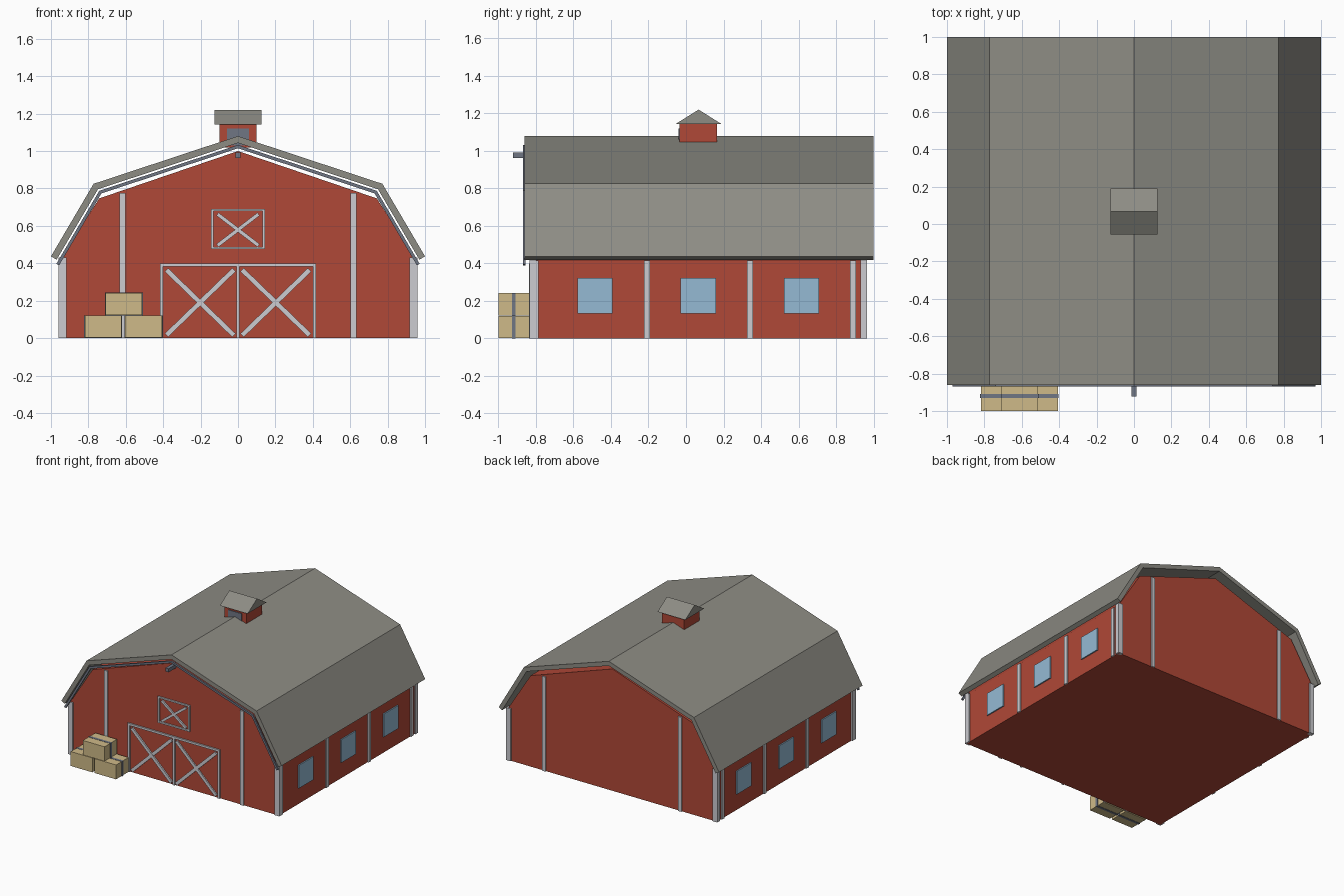
import bpy, bmesh, math
from mathutils import Vector

if "Cube" in bpy.data.objects:
    bpy.data.objects.remove(bpy.data.objects["Cube"])


def material(name, rgb):
    m = bpy.data.materials.new(name)
    lin = [((c / 255 + 0.055) / 1.055) ** 2.4 for c in rgb]
    m.diffuse_color = (*lin, 1)
    m.use_nodes = True
    m.node_tree.nodes["Principled BSDF"].inputs["Base Color"].default_value = m.diffuse_color
    return m


RED = material("barn red", (176, 72, 55))
ROOF = material("roof grey", (141, 140, 132))
TRIM = material("trim pale grey", (204, 204, 209))
HAY = material("straw", (207, 186, 136))
GLASS = material("window blue", (149, 186, 212))
SLATE = material("slate", (112, 118, 132))


def finish(bm, name, mat):
    bmesh.ops.recalc_face_normals(bm, faces=bm.faces)
    me = bpy.data.meshes.new(name)
    bm.to_mesh(me)
    bm.free()
    me.materials.append(mat)
    ob = bpy.data.objects.new(name, me)
    bpy.context.collection.objects.link(ob)
    return ob


def box(name, mat, x0, x1, y0, y1, z0, z1):
    bm = bmesh.new()
    bmesh.ops.create_cube(bm, size=1)
    for v in bm.verts:
        v.co = ((x0 + x1) / 2 + v.co.x * (x1 - x0),
                (y0 + y1) / 2 + v.co.y * (y1 - y0),
                (z0 + z1) / 2 + v.co.z * (z1 - z0))
    return finish(bm, name, mat)


def extrude_y(name, mat, profile, y0, y1):
    """Closed x-z outline pushed along y."""
    bm = bmesh.new()
    f = bm.faces.new([bm.verts.new((x, y0, z)) for x, z in profile])
    r = bmesh.ops.extrude_face_region(bm, geom=[f])
    for v in r["geom"]:
        if isinstance(v, bmesh.types.BMVert):
            v.co.y = y1
    return finish(bm, name, mat)


def bar(name, mat, a, b, width, y0, y1):
    """Diagonal strip between two x-z points."""
    a, b = Vector(a), Vector(b)
    d = (b - a).normalized()
    n = Vector((-d.y, d.x)) * width / 2
    return extrude_y(name, mat, [a + n, b + n, b - n, a - n], y0, y1)


def offset(pts, d):
    """Inward mitred offset of an open polyline running left to right."""
    pts = [Vector(p) for p in pts]
    norms = [Vector((-(q - p).y, (q - p).x)).normalized() for p, q in zip(pts, pts[1:])]
    out = []
    for i, p in enumerate(pts):
        n1, n2 = norms[max(i - 1, 0)], norms[min(i, len(norms) - 1)]
        out.append(p - (n1 + n2) / (1 + n1.dot(n2)) * d)
    return out


def band(name, mat, outer, inner, y0, y1):
    return extrude_y(name, mat, list(outer) + list(inner)[::-1], y0, y1)


FRONT, BACK, SIDE = -0.825, 0.955, 0.95

# Barn body: lower walls and gambrel loft
box("lower_walls", RED, -SIDE, SIDE, FRONT, BACK, 0, 0.42)
extrude_y("loft_walls", RED,
          [(-SIDE, 0.42), (SIDE, 0.42), (0.742, 0.747), (0, 1.0), (-0.742, 0.747)],
          FRONT, BACK)

# Gambrel roof shell and the rail hanging under its front edge
ridge = [(-1.0, 0.437), (-0.772, 0.825), (0, 1.08), (0.772, 0.825), (1.0, 0.437)]
band("roof", ROOF, ridge, offset(ridge, 0.035), -0.862, 1.0)
tail = [(-1.01, 0.42)] + ridge[1:4] + [(1.01, 0.42)]
band("front_rail", SLATE, offset(tail, 0.045), offset(tail, 0.062), -0.868, -0.855)

# Posts on the front and back walls
for s in (-1, 1):
    for y, out, tag in ((FRONT, -0.01, "front"), (BACK, 0.01, "back")):
        ya, yb = sorted((y, y + out))
        box(tag + "_post", TRIM, s * 0.618 - 0.016, s * 0.618 + 0.016, ya, yb, 0, 0.775)
        xa, xb = sorted((s * 0.918, s * 0.96))
        yc, yd = sorted((y + out, y - out * 2.5))
        box(tag + "_corner_post", TRIM, xa, xb, yc, yd, 0, 0.43)

    # Side posts and windows
    xa, xb = sorted((s * SIDE, s * 0.96))
    for y in (-0.802, -0.207, 0.341, 0.89):
        box("side_post", TRIM, xa, xb, y - 0.016, y + 0.016, 0, 0.415)
    for y in (-0.485, 0.066, 0.616):
        box("side_window", GLASS, xa, xb, y - 0.094, y + 0.094, 0.133, 0.322)

# Double barn door with crossed braces
DY = FRONT - 0.012
box("door_top_rail", TRIM, -0.418, 0.418, DY, FRONT, 0.383, 0.40)
for x in (-0.409, 0, 0.409):
    box("door_upright", TRIM, x - 0.009, x + 0.009, DY, FRONT, 0, 0.383)
for s in (-1, 1):
    bar("door_brace", TRIM, (s * 0.022, 0.015), (s * 0.383, 0.365), 0.026, DY, FRONT)
    bar("door_brace", TRIM, (s * 0.022, 0.365), (s * 0.383, 0.015), 0.026, DY + 0.002, FRONT)

# Loft hatch with crossed braces
for z in (0.482, 0.685):
    box("hatch_rail", TRIM, -0.145, 0.145, DY, FRONT, z - 0.006, z + 0.006)
for s in (-1, 1):
    box("hatch_upright", TRIM, s * 0.138 - 0.007, s * 0.138 + 0.007, DY, FRONT, 0.488, 0.679)
    bar("hatch_brace", TRIM, (-s * 0.11, 0.495), (s * 0.11, 0.663), 0.02,
        DY + 0.001 + s * 0.001, FRONT)

# Hoist beam under the ridge
box("hoist_beam", SLATE, -0.014, 0.014, -0.922, FRONT, 0.963, 0.992)

# Cupola with vent and a small roof whose ridge runs along x
box("cupola_body", RED, -0.1, 0.1, -0.035, 0.166, 1.02, 1.145)
box("cupola_vent", SLATE, -0.06, 0.06, -0.041, -0.035, 1.03, 1.12)
cap = extrude_y("cupola_roof", ROOF, [(-0.123, 1.143), (0.123, 1.143), (0, 1.22)],
                -0.126, 0.126)
for v in cap.data.vertices:
    v.co = (-v.co.y, v.co.x + 0.067, v.co.z)

# Stacked hay bales, each with a strap around its middle
for x, z in ((-0.721, 0), (-0.505, 0), (-0.61, 0.121)):
    box("hay_bale", HAY, x - 0.098, x + 0.098, -1.0, -0.838, z + 0.002, z + 0.12)
    box("bale_strap", SLATE, x - 0.102, x + 0.102, -0.929, -0.908, z, z + 0.122)
